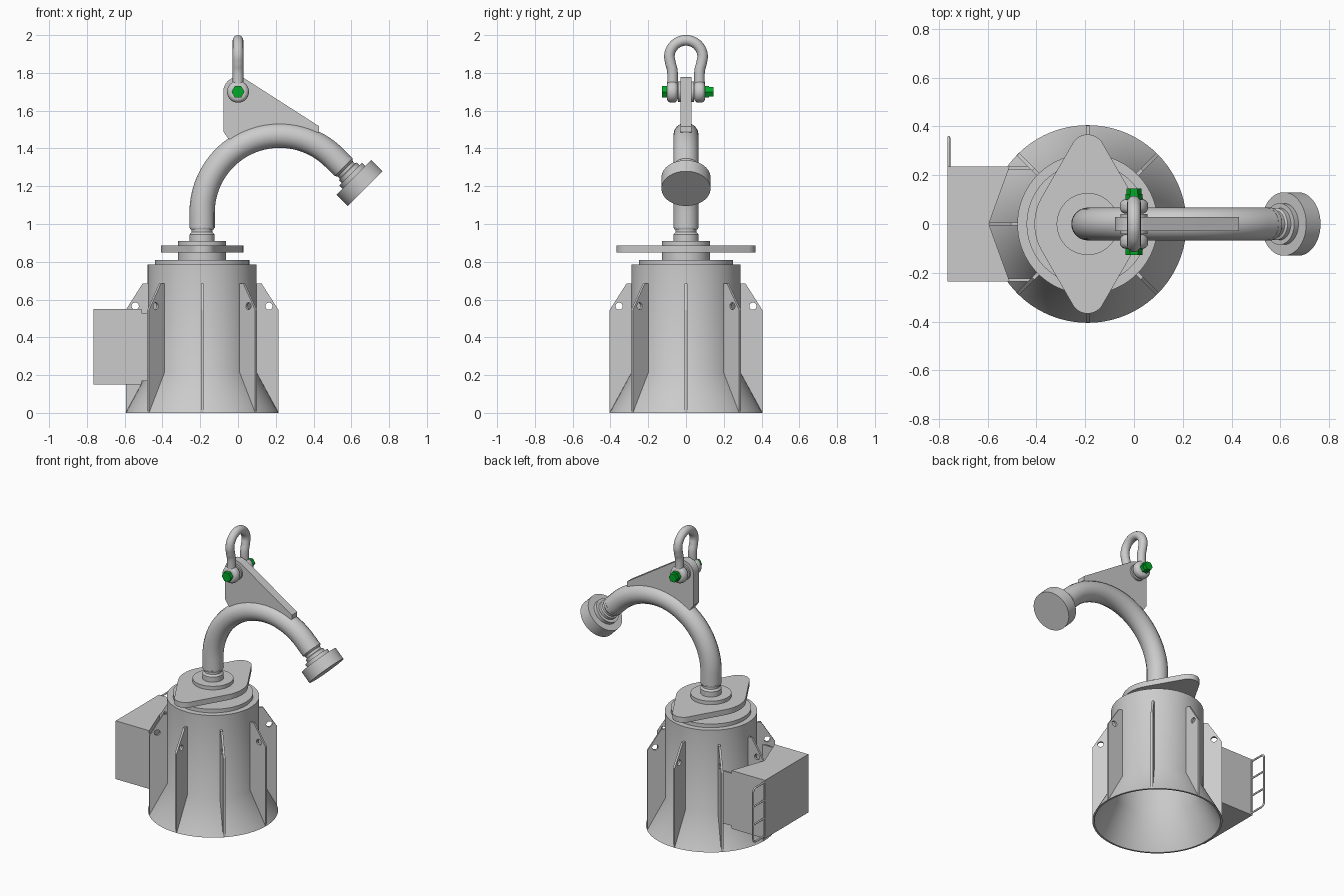
import bpy, bmesh
from math import radians, cos, sin, pi
from mathutils import Matrix, Vector

if "Cube" in bpy.data.objects:
    bpy.data.objects.remove(bpy.data.objects["Cube"])

AX = -0.19                       # x of the body axis
UPRIGHT = Matrix.Rotation(pi / 2, 4, 'X')


def arc(cx, cy, r, a0, a1, n):
    return [(cx + r * cos(radians(a0 + (a1 - a0) * i / n)),
             cy + r * sin(radians(a0 + (a1 - a0) * i / n))) for i in range(n + 1)]


def lathe(name, profile, origin, axis=(0, 0, 1), steps=64, closed=False):
    """Revolve (radius, height) points about an axis."""
    bm = bmesh.new()
    vs = [bm.verts.new((r, 0, h)) for r, h in profile]
    es = [bm.edges.new(p) for p in zip(vs, vs[1:])]
    if closed:
        es.append(bm.edges.new((vs[-1], vs[0])))
    bmesh.ops.spin(bm, geom=vs + es, cent=(0, 0, 0), axis=(0, 0, 1),
                   angle=2 * pi, steps=steps, use_merge=True)
    bmesh.ops.remove_doubles(bm, verts=bm.verts, dist=1e-5)
    bmesh.ops.recalc_face_normals(bm, faces=bm.faces)
    me = bpy.data.meshes.new(name)
    bm.to_mesh(me)
    bm.free()
    ob = bpy.data.objects.new(name, me)
    ob.matrix_world = Matrix.Translation(origin) @ Vector(axis).to_track_quat('Z', 'Y').to_matrix().to_4x4()
    bpy.context.collection.objects.link(ob)
    return ob


def curve_to_mesh(name, cu, matrix):
    tmp = bpy.data.objects.new(name + "_curve", cu)
    bpy.context.collection.objects.link(tmp)
    dg = bpy.context.evaluated_depsgraph_get()
    me = bpy.data.meshes.new_from_object(tmp.evaluated_get(dg))
    bpy.data.objects.remove(tmp)
    bm = bmesh.new()
    bm.from_mesh(me)
    bmesh.ops.remove_doubles(bm, verts=bm.verts, dist=1e-5)
    bmesh.ops.recalc_face_normals(bm, faces=bm.faces)
    bm.to_mesh(me)
    bm.free()
    ob = bpy.data.objects.new(name, me)
    ob.matrix_world = matrix
    bpy.context.collection.objects.link(ob)
    return ob


def prism(name, loops, thickness, matrix):
    """Flat plate from an outline (plus hole loops), centred on its thickness."""
    cu = bpy.data.curves.new(name, 'CURVE')
    cu.dimensions = '2D'
    cu.fill_mode = 'BOTH'
    cu.extrude = thickness / 2
    for pts in loops:
        sp = cu.splines.new('POLY')
        sp.points.add(len(pts) - 1)
        for p, (x, y) in zip(sp.points, pts):
            p.co = (x, y, 0, 1)
        sp.use_cyclic_u = True
    return curve_to_mesh(name, cu, matrix)


def tube(name, pts, radius, smooth=False, cyclic=False):
    cu = bpy.data.curves.new(name, 'CURVE')
    cu.dimensions = '3D'
    cu.bevel_depth = radius
    cu.bevel_resolution = 6
    cu.use_fill_caps = True
    sp = cu.splines.new('BEZIER' if smooth else 'POLY')
    knots = sp.bezier_points if smooth else sp.points
    knots.add(len(pts) - 1)
    for k, p in zip(knots, pts):
        if smooth:
            k.co = p
            k.handle_left_type = k.handle_right_type = 'AUTO'
        else:
            k.co = (*p, 1)
    sp.use_cyclic_u = cyclic
    return curve_to_mesh(name, cu, Matrix())


# Hollow flared body with a stepped top
lathe("body_shell", [(0, .81), (.25, .81), (.25, .785), (.288, .785), (.288, .215), (.405, 0),
                     (.393, 0), (.277, .213), (.277, .77), (0, .77)], (AX, 0, 0), steps=96)

# Eight radial ribs with lifting holes
rib = [(.283, .685), (.315, .685), (.404, .545), (.404, 0), (.399, 0), (.283, .213)]
for i in range(8):
    m = Matrix.Translation((AX, 0, 0)) @ Matrix.Rotation(i * pi / 4, 4, 'Z') @ UPRIGHT
    prism(f"rib_{i}", [rib, arc(.354, .565, .019, 0, 345, 23)], .014, m)

# Hub, lozenge plate and pipe collar
lathe("hub", [(0, .80), (.127, .80), (.127, .91), (.066, .91), (.066, .945), (.055, .957),
              (.055, .972), (.062, .972), (.067, .985), (0, .985)], (AX, 0, 0))
lozenge = (arc(0, 0, .218, -30, 30, 12) + arc(0, .297, .07, 30, 150, 16)
           + arc(0, 0, .218, 150, 210, 12) + arc(0, -.297, .07, 210, 330, 16))
prism("lozenge_plate", [lozenge], .037, Matrix.Translation((AX, 0, .867)))

# Gooseneck pipe and its end flange
path = [(AX, .98)] + arc(.22, 1.06, .41, 180, 45, 48) + [(.56, 1.30)]
tube("gooseneck_pipe", [(x, 0, z) for x, z in path], .067)
lathe("end_flange", [(0, .05), (.067, .05), (.067, .07), (.056, .082), (.056, .097), (.066, .102),
                     (.066, .122), (.085, .122), (.085, .147), (.13, .147), (.13, .23), (0, .23)],
      (.51, 0, 1.35), (1, 0, -1))

# Lifting eye plate with cheek bosses
plate = (arc(0, 1.70, .078, 57, 180, 20)
         + [(-.078, 1.49), (-.05, 1.45), (.1, 1.43), (.3, 1.43), (.4, 1.46), (.43, 1.488), (.43, 1.517)])
prism("lifting_plate", [plate], .058, UPRIGHT)
lathe("cheek_boss", [(0, -.042), (.055, -.042), (.055, .042), (0, .042)], (0, 0, 1.70), (0, 1, 0))

# Shackle bow and rounded eyes
half = [(.073, 1.72), (.071, 1.77), (.073, 1.815)] + arc(0, 1.884, .088, -20, 65, 3)
bow = half + [(0, 1.972)] + [(-y, z) for y, z in reversed(half)]
tube("shackle_bow", [(0, y, z) for y, z in bow], .028, smooth=True)
eye = [(0, -.029)] + arc(.034, -.005, .024, -90, 0, 6) + arc(.034, .005, .024, 0, 90, 6) + [(0, .029)]
for side in (-1, 1):
    lathe(f"shackle_eye_{side}", eye, (0, side * .072, 1.70), (0, 1, 0), 40)

# Green shackle pin, hex head and nut
green = bpy.data.materials.new("green")
green.diffuse_color = (0, .4, .02, 1)
green.use_nodes = True
green.node_tree.nodes["Principled BSDF"].inputs["Base Color"].default_value = green.diffuse_color
for name, r, y0, y1, n in (("pin_shaft", .02, -.11, .12, 24), ("pin_head", .034, -.127, -.098, 6),
                           ("pin_nut", .034, .098, .122, 6), ("pin_locknut", .03, .122, .145, 6)):
    ob = lathe(name, [(0, y0), (r, y0), (r, y1), (0, y1)], (0, 0, 1.70), (0, 1, 0), n)
    ob.data.materials.append(green)

# Side box fitted against the rib tips, with mounting brackets
outline = [(-.765, -.235), (-.51, -.235), (-.595, 0), (-.51, .235), (-.765, .235)]
prism("side_box", [outline], .40, Matrix.Translation((0, 0, .35)))
for side in (-1, 1):
    tab = [(-.52, .17), (-.425, .17), (-.425, .53), (-.52, .53)]
    prism(f"box_bracket_{side}", [tab], .012, Matrix.Translation((0, side * .229, 0)) @ UPRIGHT)

# Small ladder frame at the box corner
frame = [(.23, .165)] + arc(.33, .19, .025, -90, 0, 5) + arc(.33, .51, .025, 0, 90, 5) + [(.23, .535)]
tube("ladder_frame", [(-.759, y, z) for y, z in frame], .006)
for i, z in enumerate((.288, .412)):
    tube(f"ladder_rung_{i}", [(-.759, .23, z), (-.759, .355, z)], .006)
tube("ladder_post", [(-.759, .24, .165), (-.759, .24, .535)], .006)

# Smooth shading with crisp edges
bpy.ops.object.select_all(action='SELECT')
bpy.context.view_layer.objects.active = bpy.data.objects["body_shell"]
bpy.ops.object.shade_smooth_by_angle(angle=radians(32))
